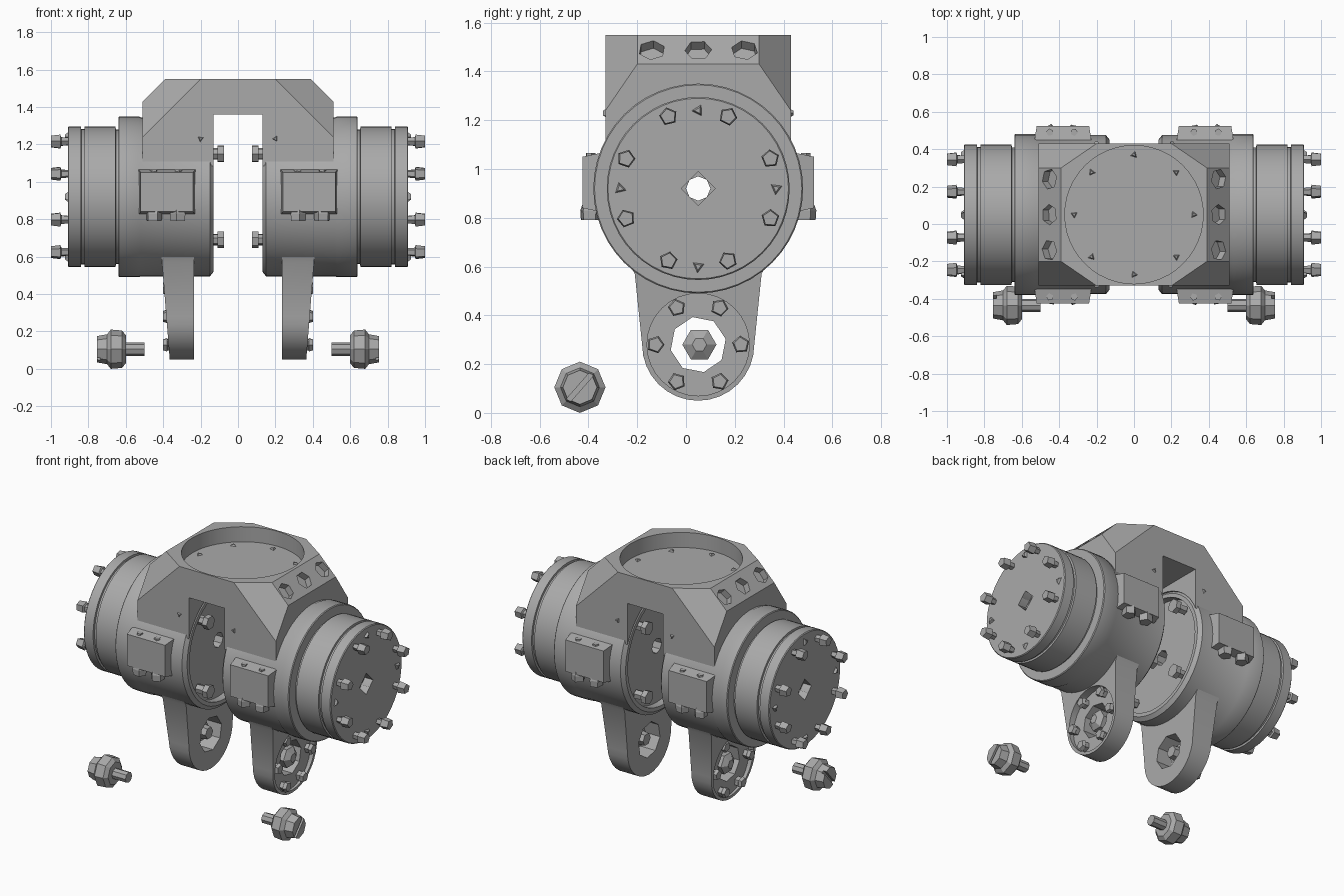
import bpy, bmesh, math
from mathutils import Vector, Matrix

cube = bpy.data.objects.get("Cube")
if cube:
    bpy.data.objects.remove(cube, do_unlink=True)

CY, CZ = 0.05, 0.92      # main axis, runs along x
PZ = 0.28                # lower pin axis

grey = bpy.data.materials.new("machined_grey")
grey.use_nodes = True
grey.diffuse_color = (0.4, 0.4, 0.4, 1)
grey.node_tree.nodes["Principled BSDF"].inputs["Base Color"].default_value = (0.4, 0.4, 0.4, 1)


def finish(name, bm):
    bmesh.ops.recalc_face_normals(bm, faces=bm.faces)
    mesh = bpy.data.meshes.new(name)
    bm.to_mesh(mesh)
    bm.free()
    mesh.materials.append(grey)
    ob = bpy.data.objects.new(name, mesh)
    bpy.context.collection.objects.link(ob)
    return ob


def add_lathe(bm, profile, n, origin, axis=(1, 0, 0), turn=0.0):
    """Solid of revolution: profile is (distance along axis, radius)."""
    place = Matrix.Translation(origin) @ Vector(axis).to_track_quat('X', 'Z').to_matrix().to_4x4()
    rings = []
    for d, r in profile:
        angles = [turn + math.tau * i / n for i in range(n)]
        rings.append([bm.verts.new(place @ Vector((d, r * math.cos(a), r * math.sin(a)))) for a in angles])
    for a, b in zip(rings, rings[1:]):
        for i in range(n):
            j = (i + 1) % n
            bm.faces.new((a[i], a[j], b[j], b[i]))
    bm.faces.new(rings[0])
    bm.faces.new(rings[-1])


def lathe(name, profile, n, origin=(0, CY, CZ), axis=(1, 0, 0), turn=0.0):
    bm = bmesh.new()
    add_lathe(bm, profile, n, origin, axis, turn)
    return finish(name, bm)


def repeat(name, profile, n, spots, axis=(1, 0, 0)):
    bm = bmesh.new()
    for k, spot in enumerate(spots):
        add_lathe(bm, profile, n, spot, axis, 0.4 + 0.7 * k)
    return finish(name, bm)


def hull(name, points):
    bm = bmesh.new()
    for p in points:
        bm.verts.new(p)
    bmesh.ops.convex_hull(bm, input=bm.verts)
    bmesh.ops.dissolve_limit(bm, angle_limit=0.01, verts=bm.verts, edges=bm.edges)
    return finish(name, bm)


def box(name, lo, hi):
    return hull(name, [(x, y, z) for x in (lo[0], hi[0]) for y in (lo[1], hi[1]) for z in (lo[2], hi[2])])


def cut(ob, *cutters):
    bpy.context.view_layer.objects.active = ob
    for c in cutters:
        mod = ob.modifiers.new("cut", 'BOOLEAN')
        mod.operation, mod.solver, mod.object = 'DIFFERENCE', 'EXACT', c
        bpy.ops.object.modifier_apply(modifier=mod.name)
        bpy.data.objects.remove(c, do_unlink=True)


def smooth(ob):
    bpy.ops.object.select_all(action='DESELECT')
    ob.select_set(True)
    bpy.context.view_layer.objects.active = ob
    bpy.ops.object.shade_smooth_by_angle(angle=math.radians(30))


def mirror(*obs):
    for ob in obs:
        ob.modifiers.new("mirror", 'MIRROR').use_bisect_axis[0] = False


def circle(radius, count, start, x, z=CZ):
    angles = [math.radians(start) + math.tau * i / count for i in range(count)]
    return [(x, CY + radius * math.cos(a), z + radius * math.sin(a)) for a in angles]


# Bridge block with cut corners, saddle, slot and top dish
bridge = box("bridge_block", (-0.51, CY - 0.38, 0.95), (0.51, CY + 0.38, 1.55))
bm = bmesh.new()
bm.from_mesh(bridge.data)
planes = [((sx * 0.39, 0, 1.55), (sx, 0, 1)) for sx in (-1, 1)]
planes += [((sx * 0.2, CY + sy * 0.38, 1.55), (sx, sy * 1.46, 1)) for sx in (-1, 1) for sy in (-1, 1)]
for co, no in planes:
    res = bmesh.ops.bisect_plane(bm, geom=bm.verts[:] + bm.edges[:] + bm.faces[:],
                                 plane_co=co, plane_no=no, clear_outer=True)
    bmesh.ops.edgeloop_fill(bm, edges=[e for e in res["geom_cut"] if isinstance(e, bmesh.types.BMEdge)])
bmesh.ops.recalc_face_normals(bm, faces=bm.faces)
bm.to_mesh(bridge.data)
bm.free()
cut(bridge,
    lathe("saddle_cutter", [(-1, 0.415), (1, 0.415)], 48),
    box("slot_cutter", (-0.13, -1, 0.5), (0.13, 1, 1.36)),
    lathe("dish_cutter", [(0, 0.37), (0.3, 0.37)], 48, (0, CY, 1.45), (0, 0, 1)))
# Hexagonal sockets along both shoulder chamfers
for sx in (-1, 1):
    spots = [(sx * 0.45, CY + dy, 1.485) for dy in (-0.19, 0, 0.19)]
    cut(bridge, repeat("socket_cutter", [(-0.04, 0.055), (0.08, 0.055)], 6, spots, (sx, 0, 1)))
smooth(bridge)

# Small pointed studs in the dish and on the block faces
rim = [(0.32 * math.cos(k * math.tau / 8), CY + 0.32 * math.sin(k * math.tau / 8), 1.448) for k in range(8)]
repeat("dish_studs", [(0, 0.022), (0.012, 0.01)], 3, rim, (0, 0, 1))
for name, sy in (("front_studs", -1), ("back_studs", 1)):
    repeat(name, [(0, 0.018), (0.012, 0.01)], 3,
           [(sx * 0.2, CY + sy * 0.378, 1.23) for sx in (-1, 1)], (0, sy, 0))

# Bearing housing with recessed inner face and central bore
housing = lathe("bearing_housing", [(0.13, 0.4), (0.15, 0.425), (0.52, 0.425), (0.53, 0.43),
                                    (0.635, 0.43), (0.64, 0.425)], 48)
cut(housing, lathe("recess_cutter", [(0.0, 0.375), (0.18, 0.375)], 48),
    lathe("bore_cutter", [(0.05, 0.05), (0.8, 0.05)], 8))
smooth(housing)
inner_bolts = repeat("inner_bolts", [(0.17, 0.03), (0.11, 0.03), (0.11, 0.045), (0.075, 0.045)], 6,
                     circle(0.325, 4, 45, 0))

# End drum with neck, groove and square socket
drum = lathe("end_drum", [(0.63, 0.36), (0.652, 0.36), (0.656, 0.375), (0.82, 0.375), (0.822, 0.362),
                          (0.838, 0.362), (0.84, 0.375), (0.905, 0.375), (0.91, 0.37)], 48)
cut(drum, lathe("drum_bore_cutter", [(0.5, 0.05), (1, 0.05)], 8),
    lathe("square_cutter", [(0.85, 0.07), (1, 0.07)], 4))
smooth(drum)
drum_bolts = repeat("drum_bolts", [(0.9, 0.02), (0.945, 0.024), (0.95, 0.038), (1.0, 0.032)], 5,
                    circle(0.32, 8, 22.5, 0))
drum_studs = repeat("drum_studs", [(0.905, 0.03), (0.925, 0.015)], 3, circle(0.32, 4, 0, 0))

# Clevis arm: rounded tapering plate
bm = bmesh.new()
arc = [math.radians(180 + 180 * i / 16) for i in range(17)]
outline = [(CY + 0.23 * math.cos(a), PZ + 0.23 * math.sin(a)) for a in arc]
outline += [(CY + 0.26, 0.57), (CY + 0.3, 0.64), (CY - 0.3, 0.64), (CY - 0.26, 0.57)]
inner = [bm.verts.new((0.235, y, z)) for y, z in outline]
outer = [bm.verts.new((0.365 + 0.08 * (z - 0.05), y, z)) for y, z in outline]
bm.faces.new(inner)
bm.faces.new(outer)
for i in range(len(outline)):
    j = (i + 1) % len(outline)
    bm.faces.new((inner[i], inner[j], outer[j], outer[i]))
arm = finish("clevis_arm", bm)
cut(arm, lathe("pin_cutter", [(0.1, 0.115), (0.6, 0.115)], 8, (0, CY, PZ), turn=0.2),
    lathe("arm_recess_cutter", [(0.35, 0.21), (0.6, 0.21)], 32, (0, CY, PZ)))
smooth(arm)
arm_bolts = repeat("arm_bolts", [(0.34, 0.03), (0.375, 0.03), (0.38, 0.037), (0.4, 0.03)], 5,
                   circle(0.175, 6, 0, 0, PZ))
pin = lathe("pin_core", [(0.25, 0.04), (0.3, 0.045), (0.3, 0.07), (0.345, 0.07), (0.37, 0.03)], 6,
            (0, CY + 0.005, PZ))

# Clamp pads with bolts above and below, front and back
for side, sy in (("front", -1), ("back", 1)):
    face, root = CY + sy * 0.475, CY + sy * 0.38
    pad = hull(side + "_clamp_pad",
               [(x, face, z) for x in (0.24, 0.52) for z in (0.84, 1.05)] +
               [(x, root, z) for x in (0.225, 0.535) for z in (0.82, 1.07)])
    spots = [(x, CY + sy * 0.44, 0) for x in (0.32, 0.45)]
    top = repeat(side + "_pad_top_bolts", [(1.03, 0.02), (1.065, 0.02)], 5, spots, (0, 0, 1))
    low = repeat(side + "_pad_lower_bolts", [(-0.87, 0.03), (-0.83, 0.045), (-0.79, 0.042)], 5,
                 spots, (0, 0, -1))
    for ob in (low,):
        for v in ob.data.vertices:
            v.co.z = 2 * 0.83 - abs(v.co.z) if v.co.z < 0 else v.co.z
    mirror(pad, top, low)

# Loose slotted bolt lying beside each arm
loose = lathe("loose_bolt", [(0.5, 0.035), (0.6, 0.035), (0.6, 0.075), (0.62, 0.1), (0.68, 0.105),
                             (0.7, 0.08), (0.755, 0.07)], 8, (0, -0.435, 0.105))
slot = box("slot_cutter", (0.735, -0.6, 0.095), (0.8, -0.2, 0.115))
slot.data.transform(Matrix.Translation((0, -0.435, 0.105)) @ Matrix.Rotation(0.85, 4, 'X')
                    @ Matrix.Translation((0, 0.435, -0.105)))
cut(loose, slot)

mirror(housing, inner_bolts, drum, drum_bolts, drum_studs, arm, arm_bolts, pin, loose)
